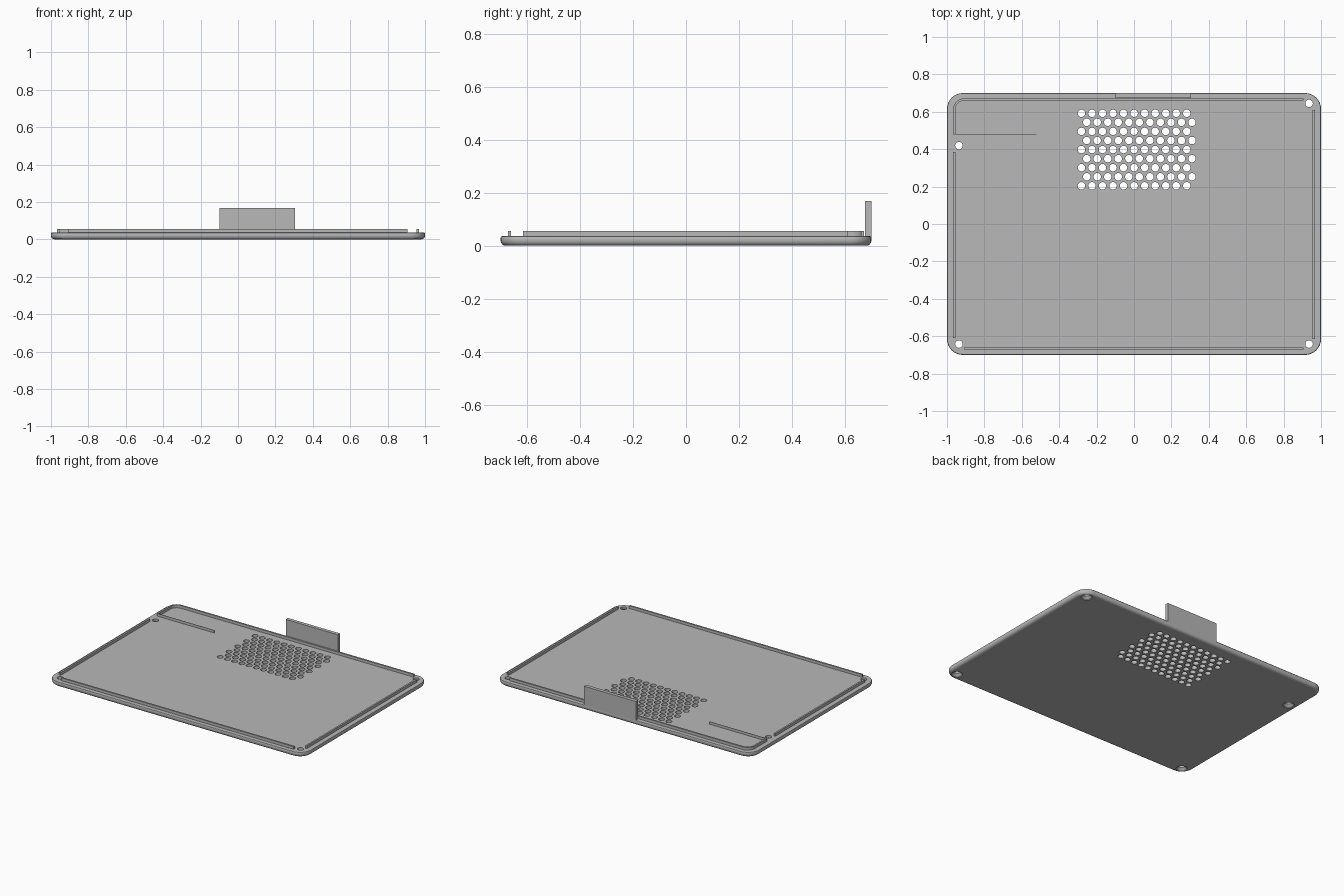
import bpy
import bmesh
import math
from math import radians, sin, cos

old = bpy.data.objects.get("Cube")
if old:
    bpy.data.objects.remove(old, do_unlink=True)

GREY = (0.48, 0.48, 0.48, 1)
grey = bpy.data.materials.new("plain grey")
grey.diffuse_color = GREY
grey.use_nodes = True
grey.node_tree.nodes["Principled BSDF"].inputs["Base Color"].default_value = GREY

HX, HY, CORNER = 1.0, 0.7, 0.085     # plate half sizes and corner radius
FLOOR, RIB_TOP = 0.036, 0.055


def make_object(name, bm):
    bmesh.ops.recalc_face_normals(bm, faces=bm.faces)
    mesh = bpy.data.meshes.new(name)
    bm.to_mesh(mesh)
    bm.free()
    mesh.materials.append(grey)
    obj = bpy.data.objects.new(name, mesh)
    bpy.context.collection.objects.link(obj)
    return obj


def loft(bm, loops):
    """Skin closed loops of points and cap both ends."""
    rings = [[bm.verts.new(p) for p in loop] for loop in loops]
    n = len(rings[0])
    for a, b in zip(rings, rings[1:]):
        for i in range(n):
            j = (i + 1) % n
            bm.faces.new((a[i], a[j], b[j], b[i]))
    bm.faces.new(rings[0][::-1])
    bm.faces.new(rings[-1])


def rounded_rect(inset, z, steps=8):
    pts = []
    r = CORNER - inset
    for k, (sx, sy) in enumerate(((1, 1), (-1, 1), (-1, -1), (1, -1))):
        for i in range(steps + 1):
            a = radians(90 * (k + i / steps))
            pts.append((sx * (HX - CORNER) + r * cos(a),
                        sy * (HY - CORNER) + r * sin(a), z))
    return pts


def circle(x, y, r, z, n=24):
    return [(x + r * cos(math.tau * i / n), y + r * sin(math.tau * i / n), z)
            for i in range(n)]


def box(name, x0, x1, y0, y1, z0, z1):
    bm = bmesh.new()
    loft(bm, [[(x0, y0, z), (x1, y0, z), (x1, y1, z), (x0, y1, z)]
              for z in (z0, z1)])
    return make_object(name, bm)


# Base plate with a rounded lower edge and a small softened upper edge
FILLET, SOFT = 0.02, 0.006
profile = [(FILLET * (1 - sin(radians(a))), FILLET * (1 - cos(radians(a))))
           for a in (0, 22.5, 45, 67.5, 90)]
profile += [(SOFT * (1 - cos(radians(a))), FLOOR - SOFT * (1 - sin(radians(a))))
            for a in (0, 45, 90)]
bm = bmesh.new()
loft(bm, [rounded_rect(inset, z) for inset, z in profile])
plate = make_object("base_plate", bm)

# Cutter for the staggered vent holes and the countersunk screw holes
bm = bmesh.new()
PITCH_X, PITCH_Y = 0.0563, 0.0485
for row in range(9):
    for col in range(11):
        x = -0.281 + PITCH_X * (col + 0.5 * (row % 2))
        y = 0.592 - PITCH_Y * row
        loft(bm, [circle(x, y, 0.02, z) for z in (-0.02, 0.08)])
for x, y in ((0.936, 0.645), (-0.936, 0.419), (-0.936, -0.642), (0.936, -0.642)):
    loft(bm, [circle(x, y, r, z) for r, z in
              ((0.036, -0.02), (0.036, 0.004), (0.02, 0.02), (0.02, 0.08))])
cutter = make_object("hole_cutter", bm)
cutter.hide_render = True
mod = plate.modifiers.new("holes", "BOOLEAN")
mod.operation = "DIFFERENCE"
mod.solver = "EXACT"
mod.object = cutter
bpy.context.view_layer.update()
graph = bpy.context.evaluated_depsgraph_get()
cut_mesh = bpy.data.meshes.new_from_object(plate.evaluated_get(graph))
plate.modifiers.clear()
plate.data = cut_mesh
bpy.data.objects.remove(cutter, do_unlink=True)

# Locating ribs just inside the edge
IN_X, OUT_X, IN_Y, OUT_Y = 0.955, 0.967, 0.66, 0.672
LOW = FLOOR - 0.01
box("front_rib", -0.91, 0.905, -OUT_Y, -IN_Y, LOW, RIB_TOP)
box("left_rib", IN_X, OUT_X, -0.615, 0.61, LOW, RIB_TOP)
box("right_rib", -OUT_X, -IN_X, -0.61, 0.385, LOW, RIB_TOP)

# Back rib that turns the corner and runs a short way down the right side
R_OUT, R_IN = 0.06, 0.048
cx, cy = R_OUT - OUT_X, OUT_Y - R_OUT
outer, inner = [(0.905, OUT_Y)], [(0.905, IN_Y)]
for i in range(9):
    a = radians(90 + 90 * i / 8)
    outer.append((cx + R_OUT * cos(a), cy + R_OUT * sin(a)))
    inner.append((cx + R_IN * cos(a), cy + R_IN * sin(a)))
outer.append((-OUT_X, 0.478))
inner.append((-IN_X, 0.478))
bm = bmesh.new()
loft(bm, [[(x, y, z) for x, y in outer + inner[::-1]] for z in (LOW, RIB_TOP)])
back_rib = make_object("back_corner_rib", bm)

# Thin upright fin beside the side screw hole
box("thin_fin", -IN_X, -0.52, 0.477, 0.479, LOW, RIB_TOP)

# Upright tab on the back edge
box("back_tab", -0.1, 0.305, 0.675, HY, 0.028, 0.168)

# Smooth the rounded edges, keep the broad faces flat
for obj in (plate, back_rib):
    bpy.ops.object.select_all(action="DESELECT")
    obj.select_set(True)
    bpy.context.view_layer.objects.active = obj
    bpy.ops.object.shade_smooth_by_angle(angle=radians(35))
    for face in obj.data.polygons:
        if abs(face.normal.z) > 0.999:
            face.use_smooth = False
